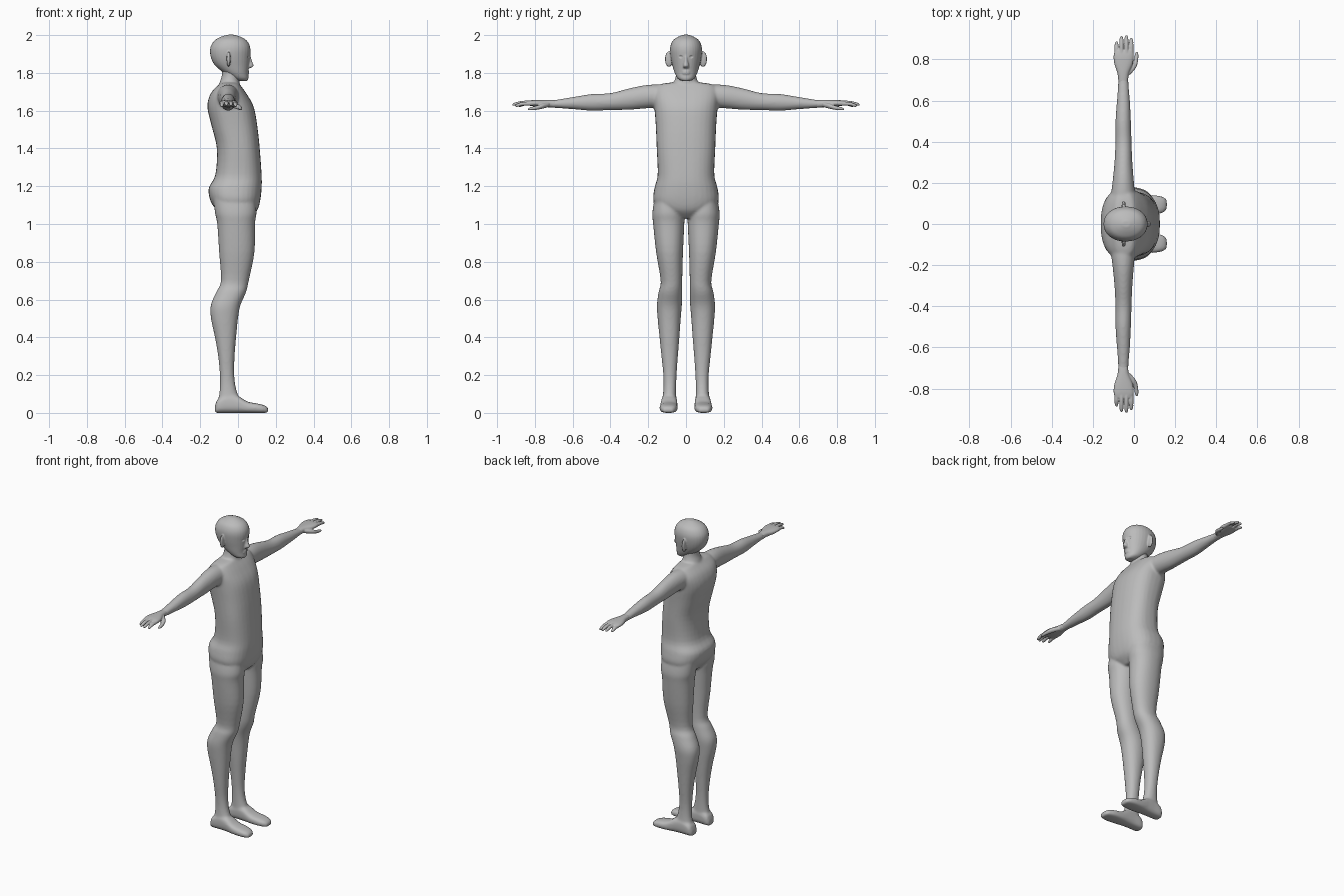
import bpy, bmesh, math
from mathutils import Vector

skin = bpy.data.materials.new("plain_grey")
skin.diffuse_color = (0.5, 0.5, 0.5, 1)


def smooth_rings(rings, steps=4):
    """Catmull-Rom interpolation through the key cross-sections."""
    out = []
    n = len(rings)
    for i in range(n - 1):
        p = [rings[min(max(i + k, 0), n - 1)] for k in (-1, 0, 1, 2)]
        for s in range(steps):
            t = s / steps
            out.append([0.5 * (2 * b + (c - a) * t + (2 * a - 5 * b + 4 * c - d) * t * t
                               + (3 * b - a - 3 * c + d) * t ** 3) for a, b, c, d in zip(*p)])
    out.append(list(rings[-1]))
    return out


def loft(bm, axis, rings, side=1, power=2.0, sides=32):
    """Skin rounded sections (position, a0, a1, b0, b1) along an axis."""
    loops = []
    for t, a0, a1, b0, b1 in smooth_rings(rings):
        loop = []
        for k in range(sides):
            ang = 2 * math.pi * k / sides
            c, s = math.cos(ang), math.sin(ang)
            a = (a0 + a1) / 2 + (a1 - a0) / 2 * math.copysign(abs(c) ** (2 / power), c)
            b = (b0 + b1) / 2 + (b1 - b0) / 2 * math.copysign(abs(s) ** (2 / power), s)
            x, y, z = {"x": (t, a, b), "y": (a, t, b), "z": (a, b, t)}[axis]
            loop.append(bm.verts.new((x, y * side, z)))
        loops.append(loop)
    faces = [bm.faces.new(loops[0]), bm.faces.new(loops[-1][::-1])]
    for lo, hi in zip(loops, loops[1:]):
        for k in range(sides):
            j = (k + 1) % sides
            faces.append(bm.faces.new((lo[k], hi[k], hi[j], lo[j])))
    bmesh.ops.recalc_face_normals(bm, faces=faces)


def ball(bm, centre, size):
    made = bmesh.ops.create_uvsphere(bm, u_segments=20, v_segments=12, radius=1)["verts"]
    for v in made:
        v.co = Vector(centre) + Vector([a * b for a, b in zip(v.co, size)])


def make(name, bm, voxel=0, relax=0, cutter=None):
    """Turn the parts into one fused, relaxed, smooth object."""
    me = bpy.data.meshes.new(name)
    bm.to_mesh(me)
    bm.free()
    ob = bpy.data.objects.new(name, me)
    bpy.context.collection.objects.link(ob)
    me.materials.append(skin)
    me.shade_smooth()
    if voxel:
        m = ob.modifiers.new("fuse", "REMESH")
        m.mode, m.voxel_size, m.use_smooth_shade = "VOXEL", voxel, True
    if cutter:
        m = ob.modifiers.new("carve", "BOOLEAN")
        m.operation, m.object = "DIFFERENCE", cutter
        cutter.hide_render = True
        cutter.hide_viewport = True
    if relax:
        m = ob.modifiers.new("relax", "SMOOTH")
        m.factor, m.iterations = 0.5, relax
    return ob


# Body: torso, neck, arms, legs and feet fused together
bm = bmesh.new()
loft(bm, "z", [
    (1.03, -.07, .06, -.05, .05), (1.07, -.11, .10, -.13, .13), (1.12, -.145, .117, -.172, .172),
    (1.19, -.155, .125, -.167, .167), (1.26, -.12, .125, -.15, .15), (1.4, -.112, .115, -.155, .155),
    (1.52, -.14, .102, -.16, .16), (1.62, -.162, .083, -.168, .168), (1.69, -.145, .045, -.175, .175),
    (1.735, -.105, .012, -.15, .15), (1.75, -.09, .0, -.07, .07)], power=2.5)
loft(bm, "z", [(1.68, -.11, .02, -.09, .09), (1.74, -.10, .01, -.068, .068),
               (1.79, -.085, .005, -.053, .053), (1.85, -.09, .005, -.053, .053)])
arm = [(.08, -.12, .01, 1.62, 1.738), (.2, -.105, .0, 1.613, 1.737), (.3, -.095, -.008, 1.605, 1.718),
       (.4, -.09, -.012, 1.603, 1.693), (.5, -.09, -.015, 1.6, 1.688), (.6, -.083, -.02, 1.608, 1.672),
       (.7, -.076, -.028, 1.615, 1.656), (.74, -.075, -.028, 1.617, 1.656)]
leg = [(1.14, -.13, .09, .03, .165), (1.06, -.122, .098, .01, .178), (1.0, -.11, .09, .009, .174),
       (.85, -.1, .087, .016, .158), (.7, -.09, .057, .02, .134), (.64, -.115, .043, .02, .145),
       (.57, -.144, .013, .022, .154), (.5, -.143, .0, .028, .15), (.4, -.122, -.01, .035, .14),
       (.3, -.105, -.018, .043, .13), (.2, -.096, -.02, .05, .12), (.12, -.097, -.008, .052, .12),
       (.05, -.108, .02, .05, .128)]
foot = [(-.122, .065, .11, .0, .035), (-.105, .05, .127, .0, .075), (-.05, .048, .13, .0, .1),
        (.0, .046, .133, .0, .09), (.05, .044, .138, .0, .06), (.1, .045, .14, .0, .05),
        (.14, .055, .132, .0, .04), (.16, .072, .118, .0, .026)]
for side in (1, -1):
    loft(bm, "y", arm, side)
    loft(bm, "z", leg, side, 2.2)
    loft(bm, "x", foot, side, 2.8)
make("body", bm, .007, 6)

# Eye sockets carved from the head
bm = bmesh.new()
for side in (1, -1):
    ball(bm, (.073, .033 * side, 1.885), (.022, .02, .013))
sockets = make("eye_socket_cutter", bm)

# Head: skull, jaw, nose, lips and ears
bm = bmesh.new()
loft(bm, "z", [
    (1.757, .0, .048, -.02, .02), (1.77, -.03, .055, -.043, .043), (1.8, -.075, .054, -.06, .06),
    (1.84, -.122, .059, -.072, .072), (1.88, -.143, .063, -.081, .081), (1.92, -.148, .066, -.085, .085),
    (1.95, -.14, .06, -.08, .08), (1.975, -.12, .042, -.066, .066), (1.992, -.088, .012, -.04, .04),
    (2.002, -.055, -.02, -.014, .014)], power=2.1)
loft(bm, "z", [(1.826, .045, .066, -.014, .014), (1.837, .045, .083, -.016, .016),
               (1.86, .045, .075, -.011, .011), (1.895, .045, .066, -.008, .008)])
for z in (1.797, 1.807):
    ball(bm, (.051, 0, z), (.009, .02, .005))
for side in (1, -1):
    ball(bm, (-.05, .09 * side, 1.873), (.01, .022, .042))
make("head", bm, .004, 4, sockets)

# Hands: palm, four fingers and thumb
fingers = [(-.085, .888), (-.061, .914), (-.037, .918), (-.013, .905)]
for side, name in ((1, "left"), (-1, "right")):
    bm = bmesh.new()
    loft(bm, "y", [(.69, -.076, -.029, 1.616, 1.655), (.73, -.08, -.025, 1.618, 1.657),
                   (.78, -.096, -.006, 1.62, 1.657), (.82, -.099, -.001, 1.625, 1.655),
                   (.845, -.092, -.008, 1.63, 1.65)], side, 2.3)
    for x, tip in fingers:
        mid = (.82 + tip) / 2
        drop = .006 if abs(x + .049) < .02 else .0
        z = 1.632 + drop
        loft(bm, "y", [(.81, x - .011, x + .011, z - .006, z + .016),
                       (mid, x - .01, x + .01, z - .006, z + .014),
                       (tip - .012, x - .009, x + .009, z - .012, z + .005),
                       (tip, x - .004, x + .004, z - .011, z - .002)], side, sides=16)
    loft(bm, "y", [(.725, -.045, -.02, 1.62, 1.645), (.76, -.026, .01, 1.61, 1.637),
                   (.795, -.002, .02, 1.604, 1.625), (.825, .004, .021, 1.602, 1.618),
                   (.838, .009, .017, 1.604, 1.611)], side, sides=16)
    make("hand_" + name, bm, .0035, 2)
